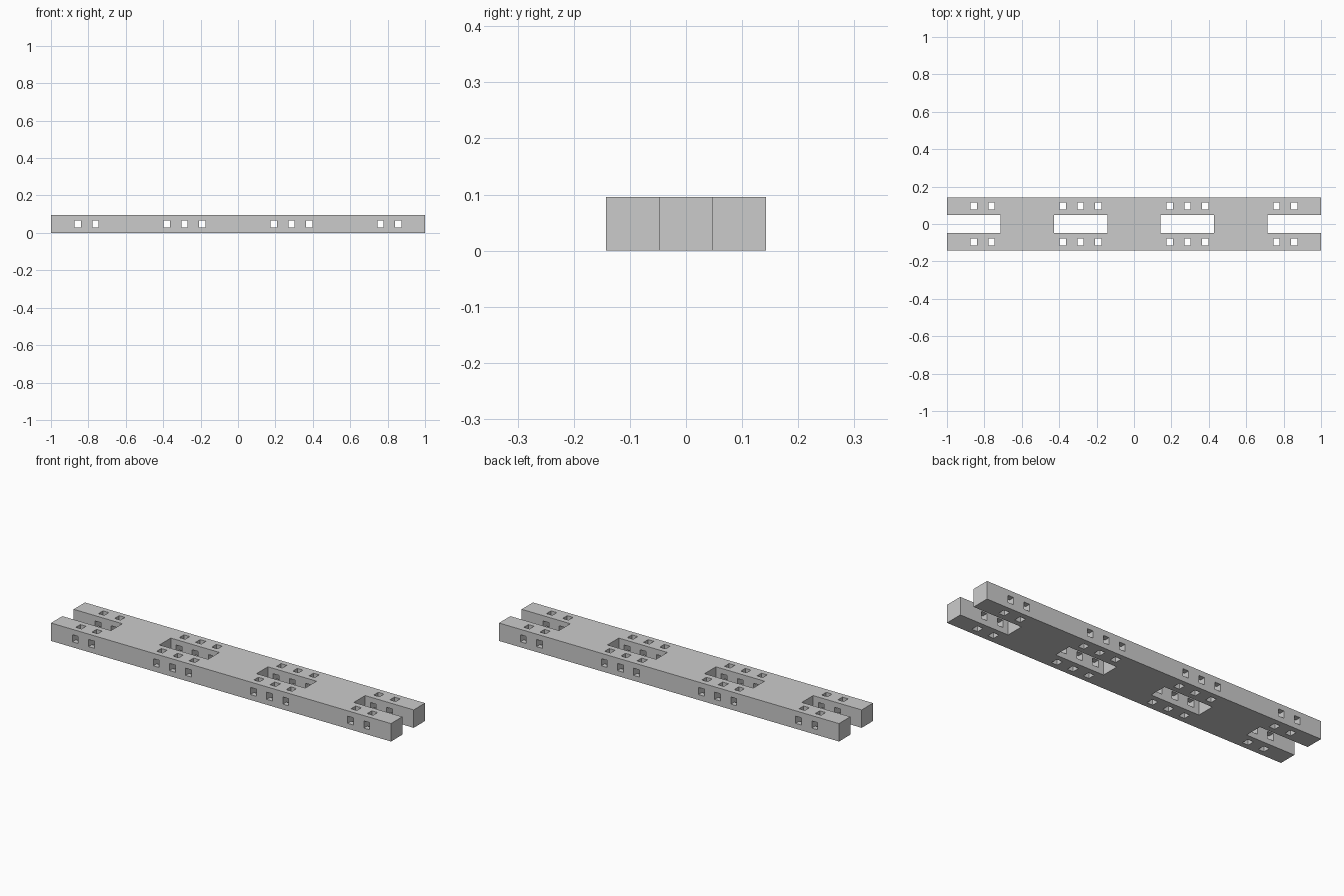
import bpy, bmesh
from mathutils import Matrix, Vector

if "Cube" in bpy.data.objects:
    bpy.data.objects.remove(bpy.data.objects["Cube"])

U = 2 / 21          # grid module: beam is 21 x 3 x 1 modules
HW, HH = 0.034, 0.038  # pin hole width and height


def boxes(name, specs):
    """One mesh object made of separate boxes given as (centre, size)."""
    bm = bmesh.new()
    for centre, size in specs:
        m = Matrix.Translation(centre) @ Matrix.Diagonal(Vector(size)).to_4x4()
        bmesh.ops.create_cube(bm, size=1, matrix=m)
    mesh = bpy.data.meshes.new(name)
    bm.to_mesh(mesh)
    bm.free()
    obj = bpy.data.objects.new(name, mesh)
    bpy.context.collection.objects.link(obj)
    return obj


def cut(target, cutter):
    mod = target.modifiers.new(cutter.name, 'BOOLEAN')
    mod.operation = 'DIFFERENCE'
    mod.solver = 'EXACT'
    mod.object = cutter
    cutter.hide_render = True
    cutter.display_type = 'WIRE'


# solid beam
beam = boxes("slotted_beam", [((0, 0, U / 2), (21 * U, 3 * U, U))])

hole_x = [s * n * U for s in (-1, 1) for n in (2, 3, 4, 8, 9)]

# two closed slots, two open end slots
slots = [((s * 3 * U, 0, U / 2), (3 * U, U, 3 * U)) for s in (-1, 1)]
slots += [((s * 9.5 * U, 0, U / 2), (4 * U, U, 3 * U)) for s in (-1, 1)]
cut(beam, boxes("slot_cutter", slots))

# vertical holes through both rails
cut(beam, boxes("vertical_hole_cutter",
                [((x, s * U, U / 2), (HW, HH, 3 * U)) for x in hole_x for s in (-1, 1)]))

# horizontal holes crossing both rails
cut(beam, boxes("side_hole_cutter",
                [((x, 0, U / 2), (HW, 5 * U, HH)) for x in hole_x]))
